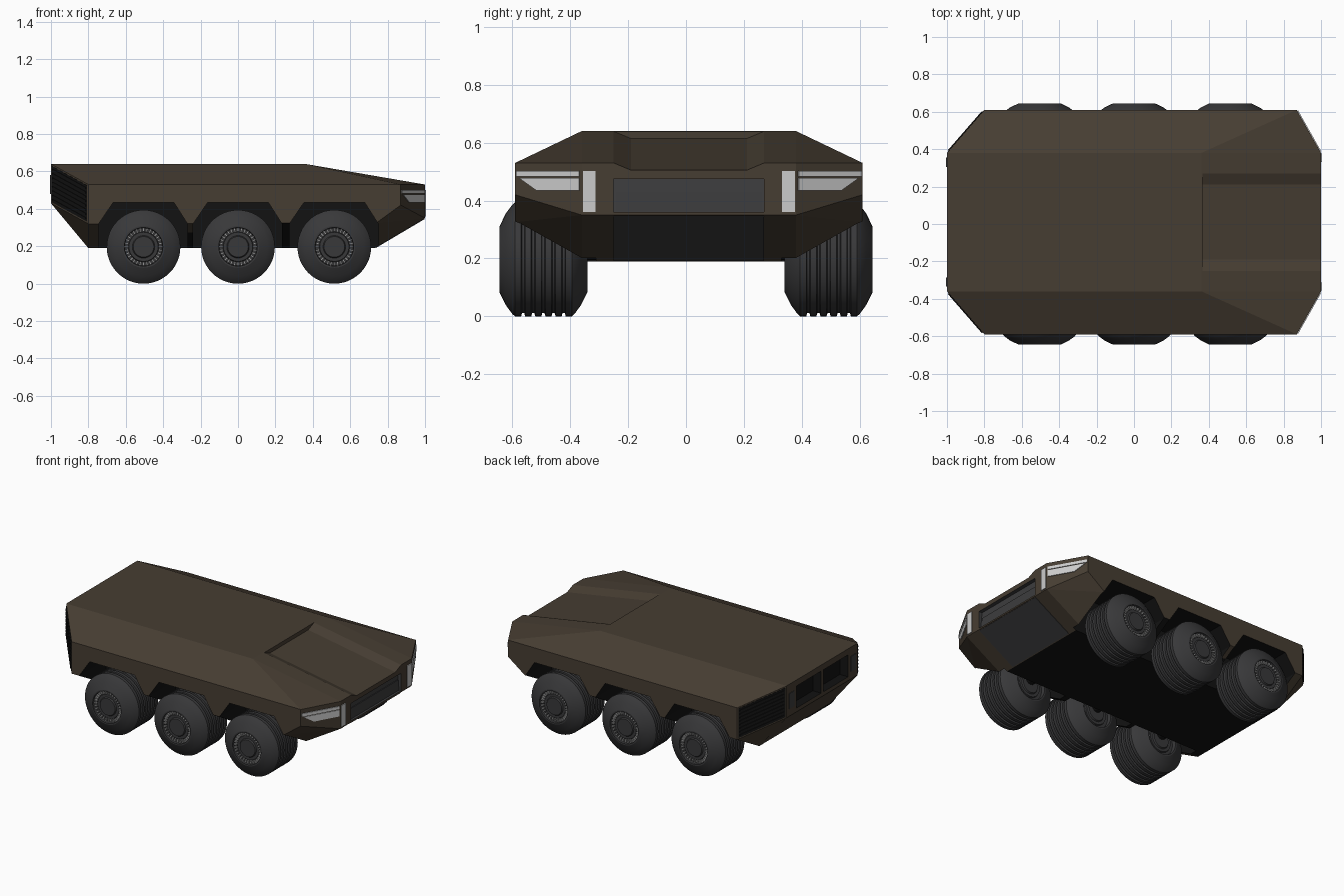
import bpy, bmesh, math
from mathutils import Matrix, Vector

if "Cube" in bpy.data.objects:
    bpy.data.objects.remove(bpy.data.objects["Cube"])

CY = 0.01  # body sits slightly off the wheel centreline


def material(name, c):
    m = bpy.data.materials.new(name)
    m.diffuse_color = (*c, 1)
    m.use_nodes = True
    m.node_tree.nodes["Principled BSDF"].inputs["Base Color"].default_value = m.diffuse_color
    return m


BROWN = material("brown_paint", (0.062, 0.047, 0.032))
BLACK = material("black_void", (0.006, 0.006, 0.006))
GREY = material("dark_grey", (0.045, 0.045, 0.047))
RUBBER = material("rubber", (0.04, 0.04, 0.042))
LAMP = material("lamp", (0.55, 0.55, 0.56))
METAL = material("rim_metal", (0.3, 0.3, 0.3))


def finish(bm, name, *mats):
    bmesh.ops.recalc_face_normals(bm, faces=bm.faces)
    me = bpy.data.meshes.new(name)
    bm.to_mesh(me)
    bm.free()
    for m in mats:
        me.materials.append(m)
    ob = bpy.data.objects.new(name, me)
    bpy.context.collection.objects.link(ob)
    return ob


def solid(name, pts, mat):
    """Convex flat-faced solid around points, in body coordinates."""
    bm = bmesh.new()
    for x, y, z in pts:
        bm.verts.new((x, y + CY, z))
    bmesh.ops.convex_hull(bm, input=bm.verts)
    loose = [v for v in bm.verts if not v.link_faces]
    bmesh.ops.delete(bm, geom=loose, context='VERTS')
    bmesh.ops.dissolve_limit(bm, angle_limit=0.01, verts=bm.verts, edges=bm.edges)
    return finish(bm, name, mat)


def plate(name, pts, normal, mat, t=0.005):
    """Thin panel lying on a surface."""
    n = Vector(normal).normalized() * t
    return solid(name, [Vector(p) + n * k for p in pts for k in (-1, 1)], mat)


def both(pts):
    return [(x, s * y, z) for x, y, z in pts for s in (-1, 1)]


# Hull: faceted armoured body
hull = solid("hull", both([
    (-1, .37, .64), (.36, .37, .64),
    (-.8, .6, .53), (.87, .6, .53), (1, .37, .53),
    (-.8, .6, .32), (.74, .6, .325), (.87, .6, .42),
    (-1, .37, .43), (1, .37, .35),
    (-.8, .37, .19), (.73, .37, .19)]), BROWN)
hull.data.materials.append(BLACK)

# Cutters: wheel wells, bonnet channel, grille recess, rear windows
cutters = []
WHEEL_X = (-.505, 0, .515)
for wx in WHEEL_X:
    for s in (-1, 1):
        prof = [(-.24, .1), (-.24, .32), (-.163, .433), (.163, .433), (.235, .32), (.235, .1)]
        cutters.append(solid("well_cutter", [(wx + x, s * y, z) for x, z in prof for y in (.32, .8)], BLACK))


def hood_z(x):
    return .64 - .11 * (x - .36) / .64


cutters.append(solid("bonnet_cutter", both(
    [(x, y, hood_z(x) + d) for x in (.365, 1.2) for y, d in ((.2, -.025), (.32, .025))]), BROWN))
cutters.append(solid("grille_cutter", both(
    [(.985, .26, .36), (.975, .26, .475), (1.1, .26, .36), (1.1, .26, .475)]), GREY))
for s in (-1, 1):
    cutters.append(solid("rear_cutter", [(x, s * y, z) for x in (-1.1, -.94)
                                         for y in (.012, .27) for z in (.455, .6)], BLACK))

bpy.context.view_layer.objects.active = hull
for c in cutters:
    m = hull.modifiers.new("cut", 'BOOLEAN')
    m.operation, m.solver, m.object = 'DIFFERENCE', 'EXACT', c
    m.material_mode = 'TRANSFER'
    bpy.context.view_layer.update()
    bpy.ops.object.modifier_apply(modifier=m.name)
    bpy.data.objects.remove(c)

# Dark underside
names = [m.name if m else "" for m in hull.data.materials]
for p in hull.data.polygons:
    if p.normal.z < -.5 and abs(p.normal.x) < .1 and p.center.x > -.74 and p.center.z < .3:
        p.material_index = names.index("black_void")

# Nose panels
plate("grille_panel", both([(.984, .25, .365), (.98, .25, .43)]), (1, 0, 0), GREY, .004)
plate("lower_nose_panel", both([(.995, .26, .347), (.735, .26, .193)]), (.16, 0, -.27), GREY, .003)


def corner_x(y):
    return 1 - .13 * max(0, y - .37) / .23


# Headlights on both front corners
for s in (-1, 1):
    n = (.23, s * .13, 0)

    def lamp(name, yz, normal):
        plate(name, [(corner_x(y), s * y, z) for y, z in yz], normal, LAMP)

    lamp("light_strip", [(.377, .483), (.595, .483), (.595, .502), (.377, .502)], n)
    lamp("headlight", [(.377, .435), (.525, .435), (.585, .478), (.377, .478)], n)
    lamp("marker_light", [(.322, .36), (.366, .36), (.366, .502), (.322, .502)], (1, 0, 0))

    # Rear corner vents with louvres, and rear lamp
    def vent(t, v):
        return (-1 + .2 * t, s * (.37 + .23 * t), .64 - .11 * t - .21 * v)

    rn = (-.23, s * .2, 0)
    plate("rear_vent", [vent(t, v) for t in (.03, .97) for v in (.04, .96)], rn, BLACK, .002)
    for i in range(8):
        v = .1 + i * .11
        plate("vent_louvre", [vent(t, w) for t in (.05, .95) for w in (v, v + .04)], rn, BLACK, .006)
    plate("rear_lamp", [(-1, s * y, z) for y in (.295, .345) for z in (.48, .58)], (-1, 0, 0), GREY, .004)

# Wheel: lathed tyre and hub, outer face toward +y
face = [(0, .145), (.055, .145), (.06, .137), (.078, .137), (.081, .128), (.1, .128),
        (.103, .1525), (.112, .1525), (.158, .13), (.188, .108), (.197, .098)]
tread = []
for g in (.07, .035, 0):
    tread += [(.197, g + .007), (.186, g + .004), (.186, g - .004), (.197, g - .007)]
for g in (-.035, -.07):
    tread += [(.197, g + .007), (.186, g + .004), (.186, g - .004), (.197, g - .007)]
profile = face + tread + [(r, -y) for r, y in reversed(face)]
bm = bmesh.new()
vs = [bm.verts.new((0, y, r)) for r, y in profile]
es = [bm.edges.new(p) for p in zip(vs, vs[1:])]
bmesh.ops.spin(bm, geom=vs + es, cent=(0, 0, 0), axis=(0, 1, 0), angle=2 * math.pi, steps=48)
bmesh.ops.remove_doubles(bm, verts=bm.verts, dist=1e-4)
# Radial rim slats
for i in range(32):
    M = (Matrix.Rotation(i * math.tau / 32, 4, 'Y') @ Matrix.Translation((0, .134, .091))
         @ Matrix.Diagonal((.009, .014, .02, 1)))
    r = bmesh.ops.create_cube(bm, size=1, matrix=M)
    for f in {f for v in r['verts'] for f in v.link_faces}:
        f.material_index = 1
wheel = finish(bm, "wheel", RUBBER, METAL)
bpy.ops.object.select_all(action='DESELECT')
wheel.select_set(True)
bpy.context.view_layer.objects.active = wheel
bpy.ops.object.shade_smooth_by_angle(angle=math.radians(22))

# Six wheels and their axles
for k, wx in enumerate(WHEEL_X):
    for s in (-1, 1):
        ob = wheel if (k, s) == (0, 1) else wheel.copy()
        if ob is not wheel:
            bpy.context.collection.objects.link(ob)
        ob.location = (wx, s * .4925, .197)
        ob.rotation_euler = (0, 0, 0 if s > 0 else math.pi)
    bpy.ops.mesh.primitive_cylinder_add(vertices=12, radius=.035, depth=.72, location=(wx, 0, .23),
                                        rotation=(math.pi / 2, 0, 0))
    bpy.context.object.name = "axle"
    bpy.context.object.data.materials.append(BLACK)
